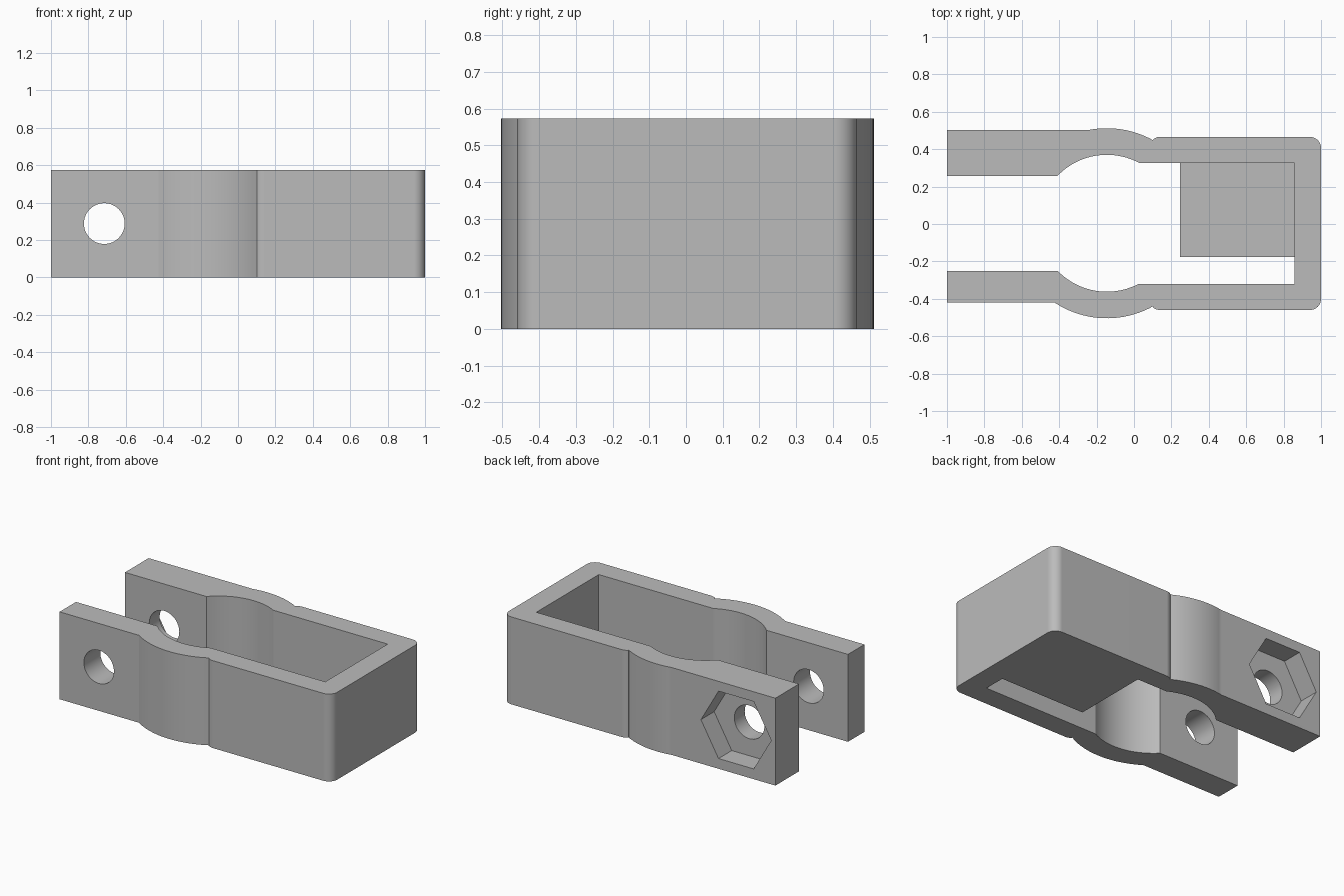
import bpy, bmesh
from math import radians, degrees, asin, cos, sin, pi
from mathutils import Matrix

cube = bpy.data.objects.get("Cube")
if cube:
    bpy.data.objects.remove(cube, do_unlink=True)

HEIGHT = 0.573
BOLT_X, BOLT_Z = -0.715, 0.288

grey = bpy.data.materials.new("plain grey")
grey.use_nodes = True
grey.diffuse_color = (0.5, 0.5, 0.5, 1)
grey.node_tree.nodes["Principled BSDF"].inputs["Base Color"].default_value = (0.5, 0.5, 0.5, 1)


def make_object(name, bm):
    bmesh.ops.recalc_face_normals(bm, faces=bm.faces)
    mesh = bpy.data.meshes.new(name)
    bm.to_mesh(mesh)
    bm.free()
    mesh.materials.append(grey)
    obj = bpy.data.objects.new(name, mesh)
    bpy.context.collection.objects.link(obj)
    return obj


def extrude_profile(name, points, height):
    bm = bmesh.new()
    face = bm.faces.new([bm.verts.new((x, y, 0)) for x, y in points])
    top = bmesh.ops.extrude_face_region(bm, geom=[face])["geom"]
    moved = [v for v in top if isinstance(v, bmesh.types.BMVert)]
    bmesh.ops.translate(bm, verts=moved, vec=(0, 0, height))
    return make_object(name, bm)


def arc(cx, cy, r, start, end, steps):
    angles = [radians(start + (end - start) * i / steps) for i in range(steps + 1)]
    return [(cx + r * cos(a), cy + r * sin(a)) for a in angles]


def cutter(name, radius, sides, y0, y1):
    # prism along y through the bolt axis
    bm = bmesh.new()
    bmesh.ops.create_cone(bm, cap_ends=True, segments=sides, radius1=radius,
                          radius2=radius, depth=y1 - y0)
    turn = Matrix.Rotation(pi / 2, 4, "X")
    move = Matrix.Translation((BOLT_X, (y0 + y1) / 2, BOLT_Z))
    # hexagon corners point along x
    spin = Matrix.Rotation(pi / 2 if sides == 6 else 0, 4, "Z")
    bmesh.ops.transform(bm, matrix=move @ turn @ spin, verts=bm.verts)
    obj = make_object(name, bm)
    obj.hide_render = True
    return obj


def angle_at(y, r):
    return degrees(asin((y - CY) / r))


# clamp outline: two arms, a round grip and a squared loop
CX, CY, R_OUT, R_IN = -0.145, 0.004, 0.508, 0.366
outline = [(-1, -0.42)]
outline += arc(CX, CY, R_OUT, -180 - angle_at(-0.42, R_OUT), -61, 20)
outline += arc(0.14, -0.40, 0.06, -130, -90, 5)
outline += arc(0.94, -0.40, 0.06, -90, 0, 10)
outline += arc(0.94, 0.406, 0.06, 0, 90, 10)
outline += arc(0.14, 0.406, 0.06, 90, 130, 5)
outline += arc(CX, CY, R_OUT, 61, 180 - angle_at(0.502, R_OUT), 16)
outline += [(-1, 0.502), (-1, 0.257)]
outline += arc(CX, CY, R_IN, 180 - angle_at(0.257, R_IN), angle_at(0.327, R_IN), 20)
outline += [(0.857, 0.327), (0.857, -0.32)]
outline += arc(CX, CY, R_IN, angle_at(-0.32, R_IN), -180 - angle_at(-0.25, R_IN), 20)
outline += [(-1, -0.25)]
clamp = extrude_profile("clamp_body", outline, HEIGHT)

# bolt hole through both arms and nut recess in the back arm
for tool in (cutter("bolt_hole_cutter", 0.109, 48, -0.8, 0.8),
             cutter("nut_recess_cutter", 0.255, 6, 0.365, 0.8)):
    mod = clamp.modifiers.new("cut", "BOOLEAN")
    mod.operation = "DIFFERENCE"
    mod.solver = "EXACT"
    mod.object = tool
    bpy.context.view_layer.objects.active = clamp
    bpy.ops.object.modifier_apply(modifier=mod.name)
    bpy.data.objects.remove(tool, do_unlink=True)

# smooth curves, crisp edges
bpy.ops.object.select_all(action="DESELECT")
clamp.select_set(True)
bpy.context.view_layer.objects.active = clamp
bpy.ops.object.shade_smooth_by_angle(angle=radians(25))
weighted = clamp.modifiers.new("flat_faces", "WEIGHTED_NORMAL")
weighted.keep_sharp = True

# partial floor inside the loop
extrude_profile("floor_plate", [(0.245, -0.177), (0.857, -0.177),
                                (0.857, 0.327), (0.245, 0.327)], 0.1)
